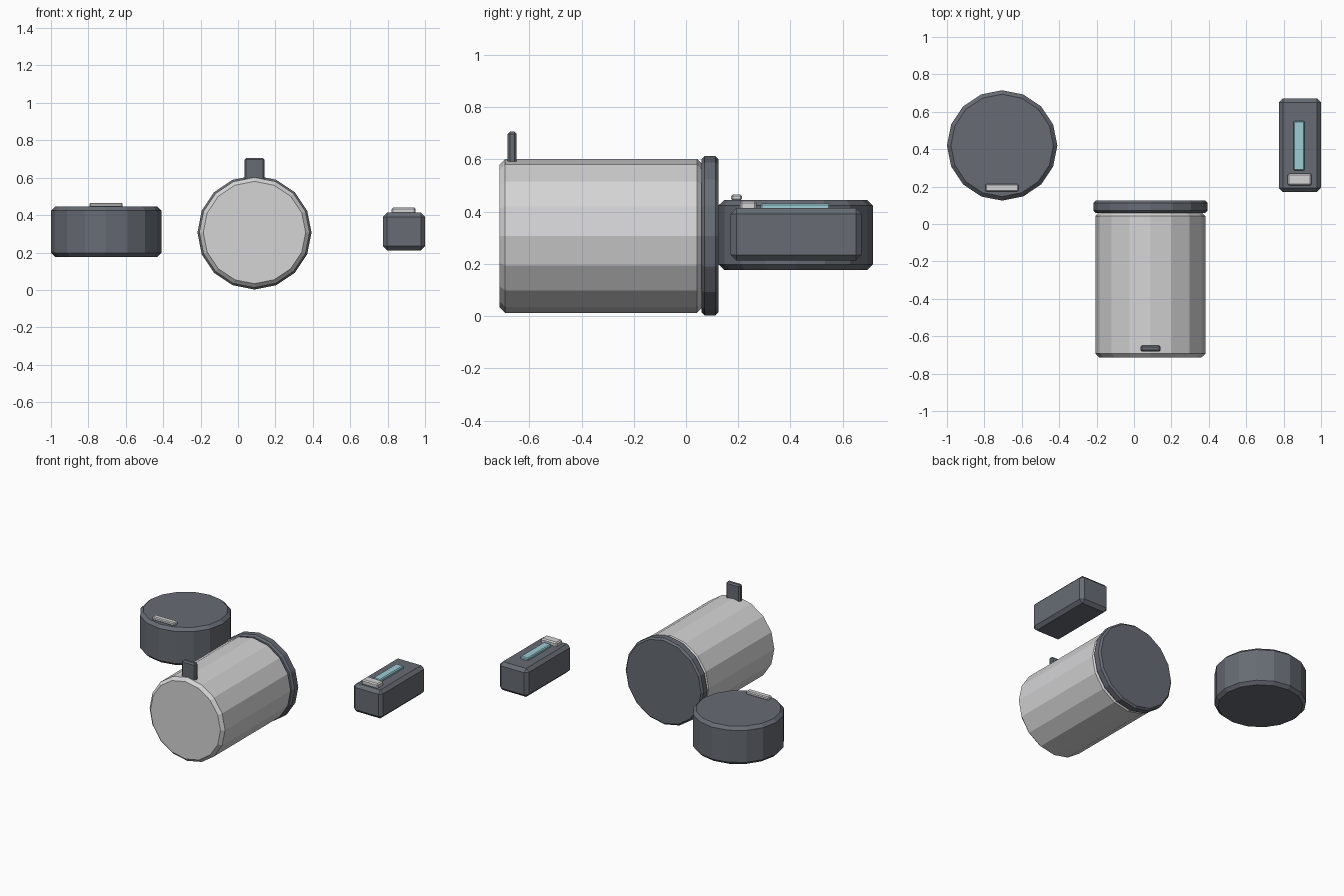
import bpy
from math import radians
from mathutils import Vector

default = bpy.data.objects.get("Cube")
if default:
    bpy.data.objects.remove(default, do_unlink=True)


def material(name, rgb):
    mat = bpy.data.materials.new(name)
    mat.use_nodes = True
    mat.diffuse_color = (*rgb, 1)
    mat.node_tree.nodes["Principled BSDF"].inputs["Base Color"].default_value = (*rgb, 1)
    return mat


slate = material("slate grey", (0.135, 0.15, 0.175))
silver = material("light grey", (0.66, 0.66, 0.67))
aqua = material("pale aqua", (0.33, 0.61, 0.67))


def finish(name, mat, chamfer):
    """Name and colour the active part and chamfer its sharp edges."""
    obj = bpy.context.object
    obj.name = obj.data.name = name
    obj.data.materials.append(mat)
    bevel = obj.modifiers.new("Chamfer", "BEVEL")
    bevel.width = chamfer
    bevel.segments = 1
    bevel.limit_method = "ANGLE"
    bevel.angle_limit = radians(35)
    return obj


def box(name, low, high, mat, chamfer):
    low, high = Vector(low), Vector(high)
    bpy.ops.mesh.primitive_cube_add(size=1, location=(low + high) / 2)
    bpy.context.object.scale = high - low
    bpy.ops.object.transform_apply(location=False, rotation=False, scale=True)
    return finish(name, mat, chamfer)


def cylinder(name, centre, radius, depth, mat, chamfer, lying=False):
    bpy.ops.mesh.primitive_cylinder_add(vertices=16, radius=radius, depth=depth, location=centre)
    if lying:
        bpy.context.object.rotation_euler.x = radians(90)
        bpy.ops.object.transform_apply(location=False, rotation=True, scale=False)
    return finish(name, mat, chamfer)


# Lying canister with its end cap and upright tab
cylinder("canister_body", (0.088, -0.325, 0.307), 0.295, 0.776, silver, 0.021, lying=True)
cylinder("canister_cap", (0.088, 0.092, 0.307), 0.305, 0.065, slate, 0.012, lying=True)
box("canister_tab", (0.035, -0.683, 0.57), (0.142, -0.648, 0.706), slate, 0.009)

# Round drum with a small label plate
cylinder("drum", (-0.705, 0.42, 0.311), 0.295, 0.268, slate, 0.021)
box("drum_plate", (-0.795, 0.173, 0.442), (-0.618, 0.214, 0.466), silver, 0.006)

# Small case with a slot strip and a clip
box("case", (0.774, 0.171, 0.212), (1.0, 0.672, 0.413), slate, 0.022)
box("case_strip", (0.853, 0.285, 0.405), (0.912, 0.551, 0.431), aqua, 0.006)
box("case_clip", (0.822, 0.206, 0.405), (0.95, 0.27, 0.441), silver, 0.008)
